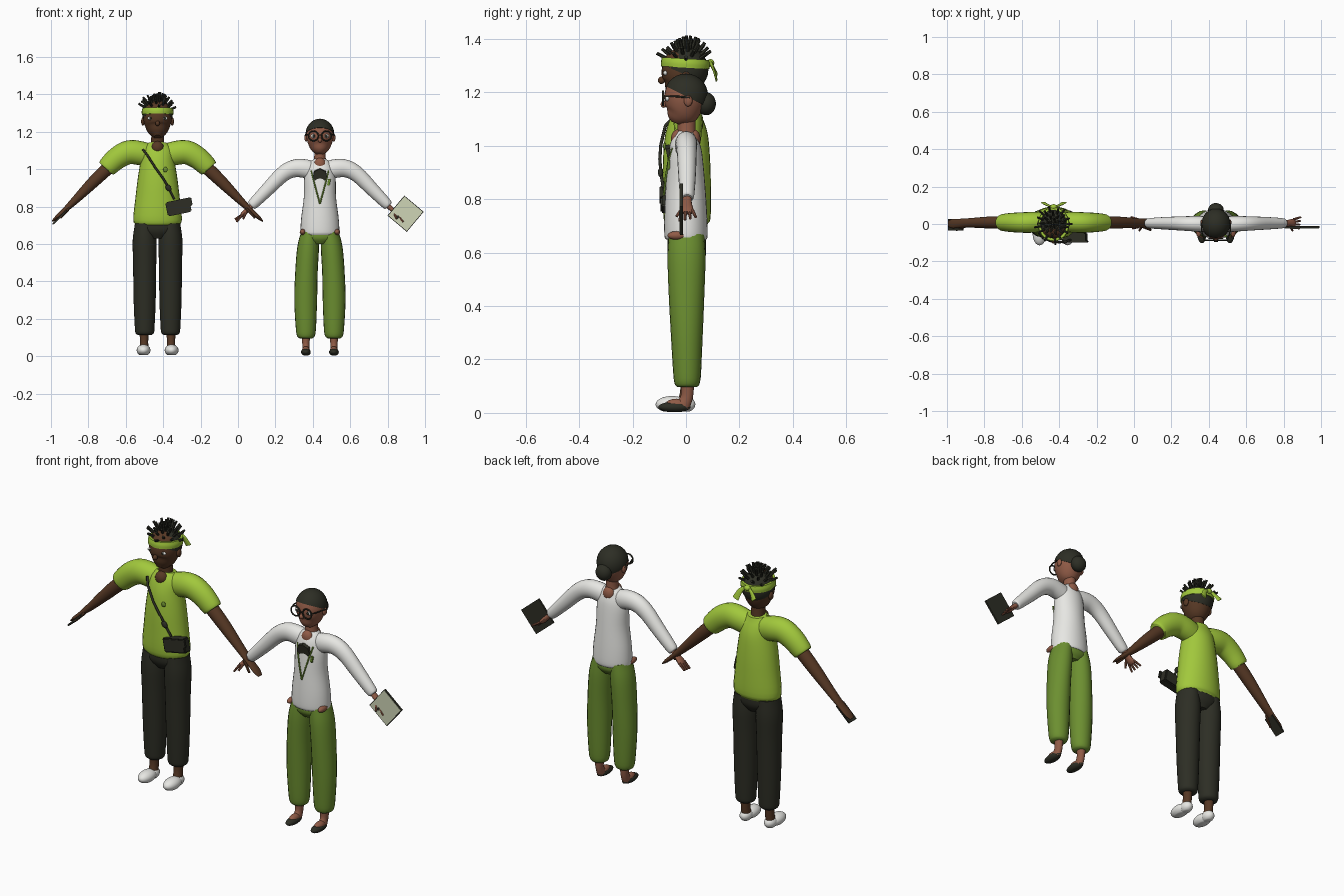
import bpy, bmesh, math
from mathutils import Vector, Matrix


def material(name, rgb):
    m = bpy.data.materials.new(name)
    m.diffuse_color = (*rgb, 1)
    return m


LIME = material("lime", (0.36, 0.58, 0.045))
OLIVE = material("leaf green", (0.15, 0.275, 0.03))
DARK = material("charcoal", (0.026, 0.027, 0.018))
BROWN = material("deep brown skin", (0.095, 0.04, 0.018))
TAN = material("warm brown skin", (0.28, 0.105, 0.062))
WHITE = material("white", (0.8, 0.8, 0.77))
PALE = material("pale sage", (0.62, 0.66, 0.47))


def finish(name, bm, mat):
    bmesh.ops.recalc_face_normals(bm, faces=bm.faces)
    me = bpy.data.meshes.new(name)
    bm.to_mesh(me)
    bm.free()
    me.materials.append(mat)
    ob = bpy.data.objects.new(name, me)
    bpy.context.collection.objects.link(ob)
    return ob


def loft(name, mat, pts, sides=20, sub=4):
    """Smooth tube through (x, y, z, half width, half depth along y)."""
    p = [Vector(q) for q in pts]
    p = [p[0] * 2 - p[1]] + p + [p[-1] * 2 - p[-2]]
    rows = []
    for i in range(1, len(p) - 2):
        a, b, c, d = p[i - 1:i + 3]
        for k in range(sub):
            t = k / sub
            rows.append(0.5 * (2 * b + (c - a) * t + (2 * a - 5 * b + 4 * c - d) * t * t
                               + (3 * b - a - 3 * c + d) * t ** 3))
    rows.append(p[-2])
    bm = bmesh.new()
    rings = []
    for i, r in enumerate(rows):
        tan = (rows[min(i + 1, len(rows) - 1)] - rows[max(i - 1, 0)])
        tan = Vector(tan[:3]).normalized()
        u = tan.cross(Vector((0, 1, 0))).normalized()
        v = u.cross(tan)
        rings.append([bm.verts.new(Vector(r[:3]) + u * r[3] * math.cos(2 * math.pi * j / sides)
                                   + v * r[4] * math.sin(2 * math.pi * j / sides))
                      for j in range(sides)])
    for a, b in zip(rings, rings[1:]):
        for j in range(sides):
            k = (j + 1) % sides
            bm.faces.new((a[j], a[k], b[k], b[j]))
    bm.faces.new(rings[0])
    bm.faces.new(rings[-1])
    return finish(name, bm, mat)


def ball(name, mat, c, r, cut=None, rot=0):
    """Ellipsoid; cut = (point, normal) removes the part below that plane."""
    bm = bmesh.new()
    bmesh.ops.create_uvsphere(bm, u_segments=24, v_segments=14, radius=1)
    bm.transform(Matrix.Translation(c) @ Matrix.Rotation(rot, 4, 'Y') @ Matrix.Diagonal((*r, 1)))
    if cut:
        g = bm.verts[:] + bm.edges[:] + bm.faces[:]
        res = bmesh.ops.bisect_plane(bm, geom=g, plane_co=cut[0], plane_no=cut[1], clear_inner=True)
        bmesh.ops.edgeloop_fill(bm, edges=[e for e in res['geom_cut'] if isinstance(e, bmesh.types.BMEdge)])
    return finish(name, bm, mat)


def box(name, mat, c, size, rot=0, bevel=0):
    bm = bmesh.new()
    bmesh.ops.create_cube(bm, size=1)
    bm.transform(Matrix.Translation(c) @ Matrix.Rotation(rot, 4, 'Y') @ Matrix.Diagonal((*size, 1)))
    if bevel:
        bmesh.ops.bevel(bm, geom=bm.edges[:], offset=bevel, segments=2, affect='EDGES')
    return finish(name, bm, mat)


def rod(name, mat, a, b, r1, r2, sides=8):
    a, b = Vector(a), Vector(b)
    bm = bmesh.new()
    bmesh.ops.create_cone(bm, cap_ends=True, segments=sides, radius1=r1, radius2=r2, depth=(b - a).length)
    bm.transform(Matrix.Translation((a + b) / 2) @ (b - a).to_track_quat('Z', 'Y').to_matrix().to_4x4())
    return finish(name, bm, mat)


def wire(name, mat, pts, r, closed=False):
    cu = bpy.data.curves.new(name, 'CURVE')
    cu.dimensions, cu.bevel_depth, cu.bevel_resolution = '3D', r, 2
    sp = cu.splines.new('POLY')
    sp.points.add(len(pts) - 1)
    for q, co in zip(sp.points, pts):
        q.co = (*co, 1)
    sp.use_cyclic_u = closed
    cu.materials.append(mat)
    ob = bpy.data.objects.new(name, cu)
    bpy.context.collection.objects.link(ob)


def stack(name, mat, x, rows):
    """Vertical loft from (z, y, half width, half depth)."""
    return loft(name, mat, [(x, y, z, w, d) for z, y, w, d in rows], sides=28)


# ---------------- tall figure ----------------
X = -0.43
stack("tall_shirt", LIME, X, [(0.70, .005, .112, .074), (0.73, .004, .13, .088), (0.85, .003, .118, .09),
      (0.95, .002, .106, .088), (1.04, .002, .092, .08), (1.10, .003, .085, .062), (1.14, .008, .05, .042)])
stack("tall_hips", DARK, X, [(0.63, .003, .05, .05), (0.67, .003, .118, .072), (0.72, .003, .118, .076)])
stack("tall_neck", BROWN, X, [(1.07, .0, .045, .04), (1.13, .0, .036, .036), (1.22, -.005, .032, .036)])
ball("tall_collar_skin", BROWN, (X, -.035, 1.115), (.034, .03, .035))
stack("tall_head", BROWN, X, [(1.172, -.045, .018, .022), (1.195, -.032, .046, .052), (1.23, -.015, .067, .074),
      (1.28, -.008, .077, .083), (1.33, -.004, .066, .07), (1.36, 0, .03, .035)])
ball("tall_nose", BROWN, (X, -.092, 1.245), (.012, .013, .014))
ball("tall_hair", DARK, (X, -.002, 1.285), (.081, .086, .084), ((X, 0, 1.265), (0, .42, 1)))
# Radiating hair locks
for i in range(44):
    e = math.radians(22 + 66 * ((i + .5) / 44) ** .9)
    a = i * 2.39996
    d = Vector((math.cos(a) * math.cos(e), math.sin(a) * math.cos(e), math.sin(e)))
    n = 1.4 + .2 * ((i * 7) % 5) / 4
    c = Vector((X, 0, 1.29))
    rod("hair_lock", DARK, c + d * .07, c + d * .077 * n, .0075, .006, 6)
stack("headband", LIME, X, [(1.292, -.003, .084, .091), (1.309, -.002, .085, .092), (1.326, -.001, .081, .089)])
ball("headband_knot", LIME, (X, .092, 1.31), (.018, .014, .014))
for s, drop in ((1, .065), (-1, .045)):
    loft("headband_tail", LIME, [(X + s * .01, .092, 1.312, .008, .007), (X + s * .035, .102, 1.29, .013, .005),
         (X + s * .055, .114, 1.312 - drop, .018, .004)], 8)
for s in (-1, 1):
    ball("tall_eye", WHITE, (X + s * .04, -.077, 1.272), (.014, .008, .009))
    ball("tall_pupil", DARK, (X + s * .039, -.083, 1.272), (.006, .004, .007))
    ball("tall_ear", BROWN, (X + s * .078, .0, 1.255), (.01, .017, .022))
    # Sleeves, arms and mitten hands
    loft("tall_sleeve", LIME, [(X + s * .02, .01, 1.065, .06, .045), (X + s * .09, .01, 1.085, .064, .055),
         (X + s * .155, .008, 1.09, .064, .055), (X + s * .215, .008, 1.06, .06, .052),
         (X + s * .268, .008, 1.012, .053, .046), (X + s * .277, .008, 1.003, .044, .038)])
    loft("tall_arm", BROWN, [(X + s * .24, .008, 1.03, .036, .034), (X + s * .34, .008, .935, .032, .032),
         (X + s * .45, .006, .825, .02, .025), (X + s * .50, .004, .778, .013, .024),
         (X + s * .54, .002, .742, .010, .025), (X + s * .562, .0, .722, .004, .016)])
    rod("tall_thumb", BROWN, (X + s * .475, -.012, .79), (X + s * .52, -.032, .74), .009, .006)
    # Trouser legs, ankles and shoes
    stack("tall_trouser_leg", DARK, X + s * .069, [(0.113, .005, .036, .036), (0.125, .005, .049, .048),
          (0.16, .005, .053, .052), (0.3, .004, .059, .058), (0.5, .003, .062, .066),
          (0.62, .003, .064, .072), (0.71, .003, .052, .068)])
    stack("tall_ankle", BROWN, X + s * .072, [(0.03, -.005, .024, .028), (0.08, .003, .022, .025), (0.13, .005, .025, .026)])
    ball("tall_shoe_toe", WHITE, (X + s * .075, -.052, .032), (.037, .062, .031), ((0, 0, .006), (0, 0, 1)))
    ball("tall_shoe_heel", WHITE, (X + s * .073, -.005, .032), (.03, .04, .03), ((0, 0, .006), (0, 0, 1)))
# Bag, strap, badge and phone
wire("bag_strap", DARK, [(-.508, -.048, 1.105), (-.485, -.077, 1.075), (-.44, -.094, 1.005), (-.40, -.098, .95),
     (-.37, -.094, .90), (-.34, -.085, .84)], .006)
ball("strap_clip", DARK, (-.372, -.095, .9), (.014, .01, .02), rot=-.6)
box("bag_body", DARK, (-.318, -.07, .797), (.13, .05, .075), -.2, .006)
box("bag_flap", DARK, (-.313, -.093, .815), (.136, .012, .045), -.2, .004)
ball("shirt_badge", OLIVE, (-.388, -.08, .998), (.012, .006, .014))
box("phone", DARK, (-.953, -.004, .743), (.108, .064, .009), -math.radians(44), .002)

# ---------------- short figure ----------------
X = 0.438
stack("short_shirt", WHITE, X, [(0.648, .0, .098, .075), (0.665, .0, .104, .081), (0.74, -.001, .1, .08),
      (0.85, -.002, .086, .074), (0.95, -.003, .084, .066), (1.0, -.003, .074, .058), (1.035, .0, .056, .044),
      (1.052, .002, .036, .032)])
stack("short_hips", OLIVE, X, [(0.60, .002, .05, .05), (0.63, .002, .104, .07), (0.67, .002, .098, .07)])
stack("short_neck", TAN, X, [(1.0, .0, .044, .04), (1.05, .002, .032, .034), (1.13, .002, .028, .033)])
for y in (-.032, .03):
    ball("short_collar_skin", TAN, (X, y, 1.025), (.032, .024, .036))
stack("short_head", TAN, X, [(1.083, -.035, .018, .022), (1.1, -.028, .04, .045), (1.13, -.014, .061, .066),
      (1.18, -.004, .073, .078), (1.23, -.001, .062, .066), (1.258, 0, .03, .034)])
ball("short_nose", TAN, (X, -.083, 1.155), (.011, .012, .013))
ball("short_hair", DARK, (X, .0, 1.187), (.077, .083, .083), ((X, 0, 1.185), (0, .5, 1)))
ball("hair_bun", DARK, (X, .075, 1.157), (.042, .037, .043))
wire("glasses_bridge", DARK, [(X - .01, -.092, 1.183), (X + .01, -.092, 1.183)], .003)
for s in (-1, 1):
    cx = X + s * .035
    wire("glasses_rim", DARK, [(cx + .026 * math.cos(k * math.pi / 12), -.09 + abs(s) * .004,
         1.178 + .026 * math.sin(k * math.pi / 12)) for k in range(24)], .0038, True)
    wire("glasses_temple", DARK, [(cx + s * .026, -.086, 1.185), (X + s * .076, -.04, 1.185),
         (X + s * .079, .015, 1.18)], .0035)
    ball("short_eye", WHITE, (X + s * .033, -.069, 1.177), (.015, .009, .011))
    ball("short_pupil", DARK, (X + s * .033, -.077, 1.177), (.007, .004, .008))
    ball("short_ear", TAN, (X + s * .074, .008, 1.168), (.009, .016, .021))
    # Long sleeves
    loft("short_sleeve", WHITE, [(X + s * .02, .0, .985, .05, .038), (X + s * .08, .0, 1.003, .05, .042),
         (X + s * .14, .002, 1.003, .047, .04), (X + s * .20, .003, .972, .042, .037),
         (X + s * .28, .004, .892, .036, .033), (X + s * .355, .004, .816, .029, .027),
         (X + s * .368, .004, .803, .02, .02)])
    # Hands with spread fingers
    loft("short_hand", TAN, [(X + s * .35, .004, .818, .014, .016), (X + s * .385, .004, .785, .013, .018),
         (X + s * .41, .004, .76, .013, .024), (X + s * .423, .004, .748, .008, .02)], 12)
    for k in range(4):
        y = -.016 + k * .0135
        rod("finger", TAN, (X + s * .415, y, .757), (X + s * (.445 + .003 * k), y * 1.5, .718 + .005 * k), .007, .005)
    rod("thumb", TAN, (X + s * .395, -.01, .77), (X + s * .41, -.036, .735), .008, .005)
    # Trouser legs, feet and shoes
    loft("short_trouser_leg", OLIVE, [(X + s * .075, .004, .096, .034, .035), (X + s * .075, .004, .108, .047, .046),
         (X + s * .075, .004, .15, .054, .052), (X + s * .076, .003, .3, .061, .06), (X + s * .072, .002, .45, .06, .067),
         (X + s * .063, .002, .58, .058, .071), (X + s * .052, .002, .665, .047, .066)])
    stack("short_ankle", TAN, X + s * .075, [(0.025, -.012, .02, .027), (0.06, .003, .019, .023), (0.11, .006, .023, .025)])
    ball("short_instep", TAN, (X + s * .075, -.035, .032), (.021, .042, .021))
    ball("short_shoe", DARK, (X + s * .075, -.043, .022), (.026, .06, .02), ((0, 0, .004), (0, 0, 1)))
    ball("hip_skin", TAN, (X + s * .092, -.035, .664), (.016, .035, .016))
    # Lanyard half
    wire("lanyard", OLIVE, [(X + s * .046, -.05, .992), (X + s * .034, -.066, .94), (X + s * .018, -.076, .88),
         (X, -.083, .815)], .004)
# Undershirt panel and pendant
rod("undershirt_panel", DARK, (X, -.055, .966), (X, -.071, .963), .04, .039, 7)
box("pendant", OLIVE, (X + .048, -.065, .93), (.014, .01, .035), .2, .002)
# Tablet with screen and camera dot
T = math.radians(40)
box("tablet_case", DARK, (.896, -.017, .762), (.135, .01, .14), T)
box("tablet_screen", PALE, (.896, -.0225, .762), (.128, .003, .133), T)
rod("tablet_dot", DARK, (.855, -.022, .745), (.855, -.026, .745), .008, .008, 12)

# Smooth shading with kept sharp edges
for ob in bpy.context.scene.objects:
    if ob.type == 'MESH':
        ob.select_set(True)
        bpy.context.view_layer.objects.active = ob
bpy.ops.object.shade_smooth_by_angle(angle=math.radians(40))
